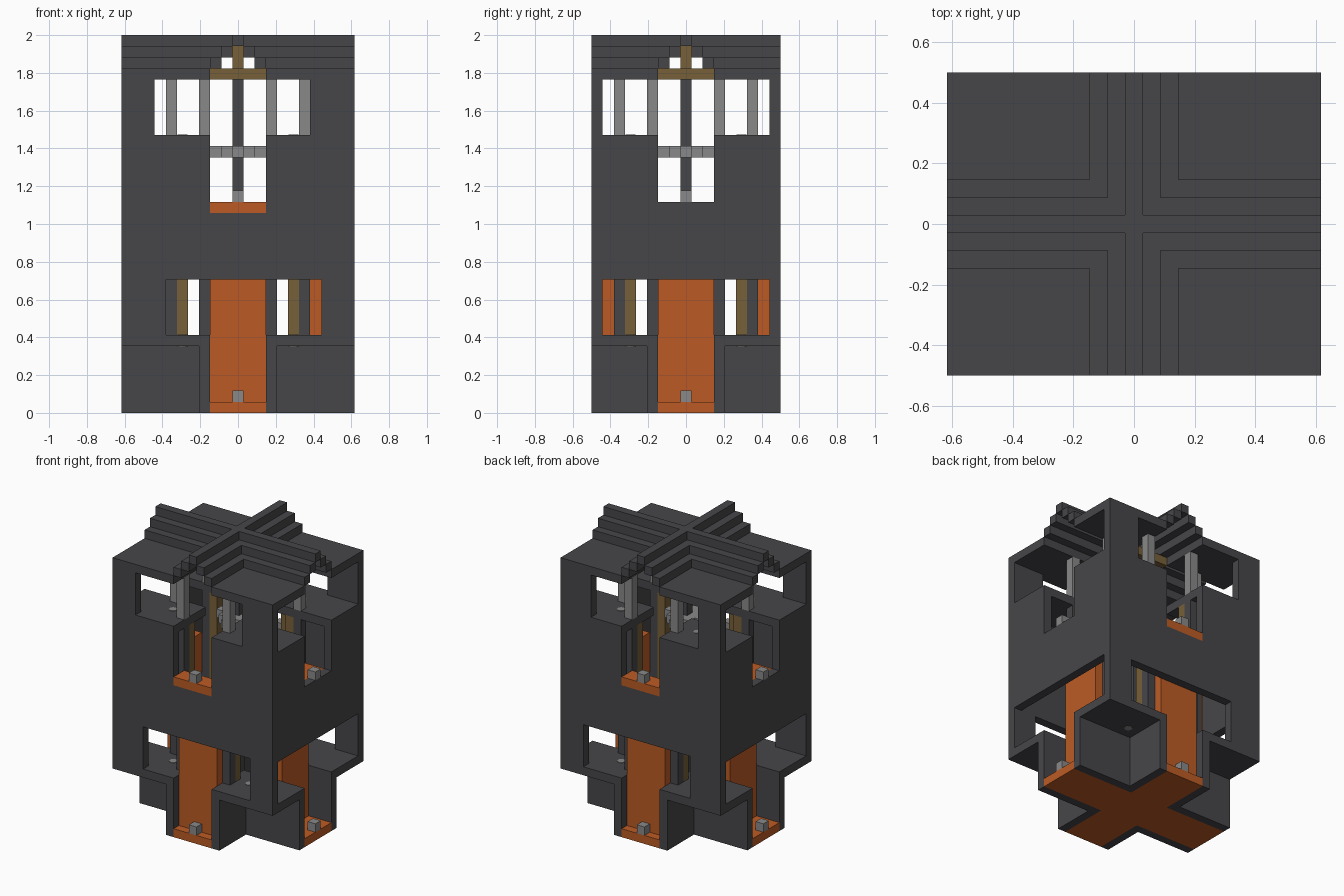
import bpy, bmesh, math
from mathutils import Matrix

U = 1 / 17      # one block of the building grid
HX, HY = 10.5, 8.5
SIGNS = [(sx, sy) for sx in (1, -1) for sy in (1, -1)]

if "Cube" in bpy.data.objects:
    bpy.data.objects.remove(bpy.data.objects["Cube"])


def material(name, color):
    m = bpy.data.materials.new(name)
    m.use_nodes = True
    m.diffuse_color = (*color, 1)
    m.node_tree.nodes["Principled BSDF"].inputs["Base Color"].default_value = (*color, 1)
    return m


DARK = material("dark stone", (0.062, 0.062, 0.068))
ORANGE = material("orange clay", (0.50, 0.105, 0.018))
GRAY = material("gray stone", (0.25, 0.25, 0.25))
TAN = material("tan wood", (0.185, 0.115, 0.04))


def finish(name, bm, mat):
    bmesh.ops.scale(bm, vec=(U, U, U), verts=bm.verts)
    bmesh.ops.recalc_face_normals(bm, faces=bm.faces)
    mesh = bpy.data.meshes.new(name)
    bm.to_mesh(mesh)
    bm.free()
    mesh.materials.append(mat)
    ob = bpy.data.objects.new(name, mesh)
    bpy.context.collection.objects.link(ob)
    return ob


def boxes(name, mat, items):
    """Boxes given as (x0, x1, y0, y1, z0, z1) in blocks."""
    bm = bmesh.new()
    for x0, x1, y0, y1, z0, z1 in items:
        mid = Matrix.Translation(((x0 + x1) / 2, (y0 + y1) / 2, (z0 + z1) / 2))
        size = Matrix.Diagonal((abs(x1 - x0), abs(y1 - y0), z1 - z0, 1))
        bmesh.ops.create_cube(bm, size=1, matrix=mid @ size)
    return finish(name, bm, mat)


def four(items):
    """Repeat boxes in all four quarters."""
    return [(sx * a, sx * b, sy * c, sy * d, e, f)
            for a, b, c, d, e, f in items for sx, sy in SIGNS]


def ends(items):
    """Repeat boxes of the +y end on the -y end."""
    return [(a, b, s * c, s * d, e, f) for a, b, c, d, e, f in items for s in (1, -1)]


def sides(items):
    """Repeat boxes of the +x side on the -x side."""
    return [(s * a, s * b, c, d, e, f) for a, b, c, d, e, f in items for s in (1, -1)]


def wall(name, outline, place):
    """Extrude a wall outline by one block."""
    bm = bmesh.new()
    face = bm.faces.new([bm.verts.new(place(a, z, 0)) for a, z in outline])
    out = bmesh.ops.extrude_face_region(bm, geom=[face])
    shift = place(0, 0, 1) - place(0, 0, 0)
    moved = [g for g in out["geom"] if isinstance(g, bmesh.types.BMVert)]
    bmesh.ops.translate(bm, vec=shift, verts=moved)
    return finish(name, bm, DARK)


def outline(half, low, high, slot):
    """Wall with a T-shaped doorway below and a T-shaped opening above."""
    (l0, l1), (h0, h1) = low, high
    d = 2.5
    return [(-half, 6), (-d, 6), (-d, 7), (l0, 7), (l0, 12), (l1, 12), (l1, 7),
            (d, 7), (d, 6), (half, 6), (half, 30), (h1, 30), (h1, 25), (d, 25),
            (d, slot), (-d, slot), (-d, 25), (h0, 25), (h0, 30), (-half, 30)]


# Outer walls
from mathutils import Vector
long_wall = outline(HX, (-6.5, 7.5), (-7.5, 6.5), 18)
for name, s in (("front_wall", -1), ("back_wall", 1)):
    wall(name, long_wall, lambda a, z, t, s=s: Vector((a, s * (HY - t), z)))
# the windows of the side walls reach the corners, so each is three separate pieces
boxes("side_walls", DARK, sides([
    (9.5, HX, -7.5, -2.5, 6, 7), (9.5, HX, 2.5, 7.5, 6, 7),
    (9.5, HX, -7.5, 7.5, 12, 19),
    (9.5, HX, -7.5, -2.5, 19, 25), (9.5, HX, 2.5, 7.5, 19, 25)]))

# Foot of the building: cross-shaped floor between low walls
boxes("foot_walls", DARK, four([
    (2.5, 3.5, 2.5, HY, 0, 6), (3.5, HX, 2.5, 3.5, 0, 6)]))
boxes("cross_floor", ORANGE, [(-2.5, 2.5, -HY, HY, 0, 1)]
      + sides([(2.5, HX, -2.5, 2.5, 0, 1)]))

# Corner floors of both storeys
boxes("lower_corner_floors", DARK, four([(2.5, 9.5, 2.5, 7.5, 6, 7)]))
boxes("upper_corner_floors", DARK, four([(2.5, 9.5, 2.5, 7.5, 24, 25)]))

# Small round studs through the corner floors
bm = bmesh.new()
for sx, sy in SIGNS:
    for z in (6.5, 24.5):
        bmesh.ops.create_cone(bm, cap_ends=True, segments=12, radius1=0.45, radius2=0.45,
                              depth=1.1, matrix=Matrix.Translation((5 * sx, 5 * sy, z)))
finish("floor_studs", bm, GRAY)

# Orange door panels and the balconies above them
boxes("door_panels", ORANGE, ends([(-2.5, 2.5, 6.5, 7.5, 1, 18)])
      + sides([(6.5, 7.5, -2.5, 2.5, 1, 18)]))
boxes("balcony_floors", ORANGE, ends([(-2.5, 2.5, 6.5, HY, 18, 19)])
      + sides([(6.5, 9.5, -2.5, 2.5, 18, 19)]))

# Small blocks standing on each threshold
boxes("threshold_blocks", GRAY, [b for z in (1, 19) for b in
      ends([(-0.5, 0.5, 7.5, HY, z, z + 1)]) + sides([(9.5, HX, -0.5, 0.5, z, z + 1)])])


# Paired columns beside the passages
def column_pair(d, z0, z1):
    return four([(2.5, 3.5, d - 0.5, d + 0.5, z0, z1), (d - 0.5, d + 0.5, 2.5, 3.5, z0, z1)])


boxes("lower_columns", DARK, column_pair(6, 7, 24))
boxes("inner_columns", TAN, column_pair(5, 7, 24))
boxes("upper_columns", GRAY, column_pair(6, 25, 30))

# Central pole with a diamond-shaped ring and a wooden cap
boxes("central_pole", DARK, [(-0.5, 0.5, -0.5, 0.5, 1, 30)])
boxes("pole_ring", GRAY, [(-2.5 + abs(r), 2.5 - abs(r), r - 0.5, r + 0.5, 23, 24)
                          for r in range(-2, 3)])
boxes("pole_cap", TAN, [(-2.5, 2.5, -2.5, 2.5, 30, 31), (-0.5, 0.5, -0.5, 0.5, 31, 33)])

# Roof: corner slabs rising in steps to a cross-shaped ridge
boxes("roof_slabs", DARK, four([(2.5, HX, 2.5, HY, 30, 31)]))
for name, a, z in (("roof_lower_step", 1.5, 31), ("roof_upper_step", 0.5, 32)):
    boxes(name, DARK, four([(a, a + 1, a, HY, z, z + 1), (a + 1, HX, a, a + 1, z, z + 1)]))
boxes("roof_ridge", DARK, [(-0.5, 0.5, -HY, HY, 33, 34)]
      + sides([(0.5, HX, -0.5, 0.5, 33, 34)]))
